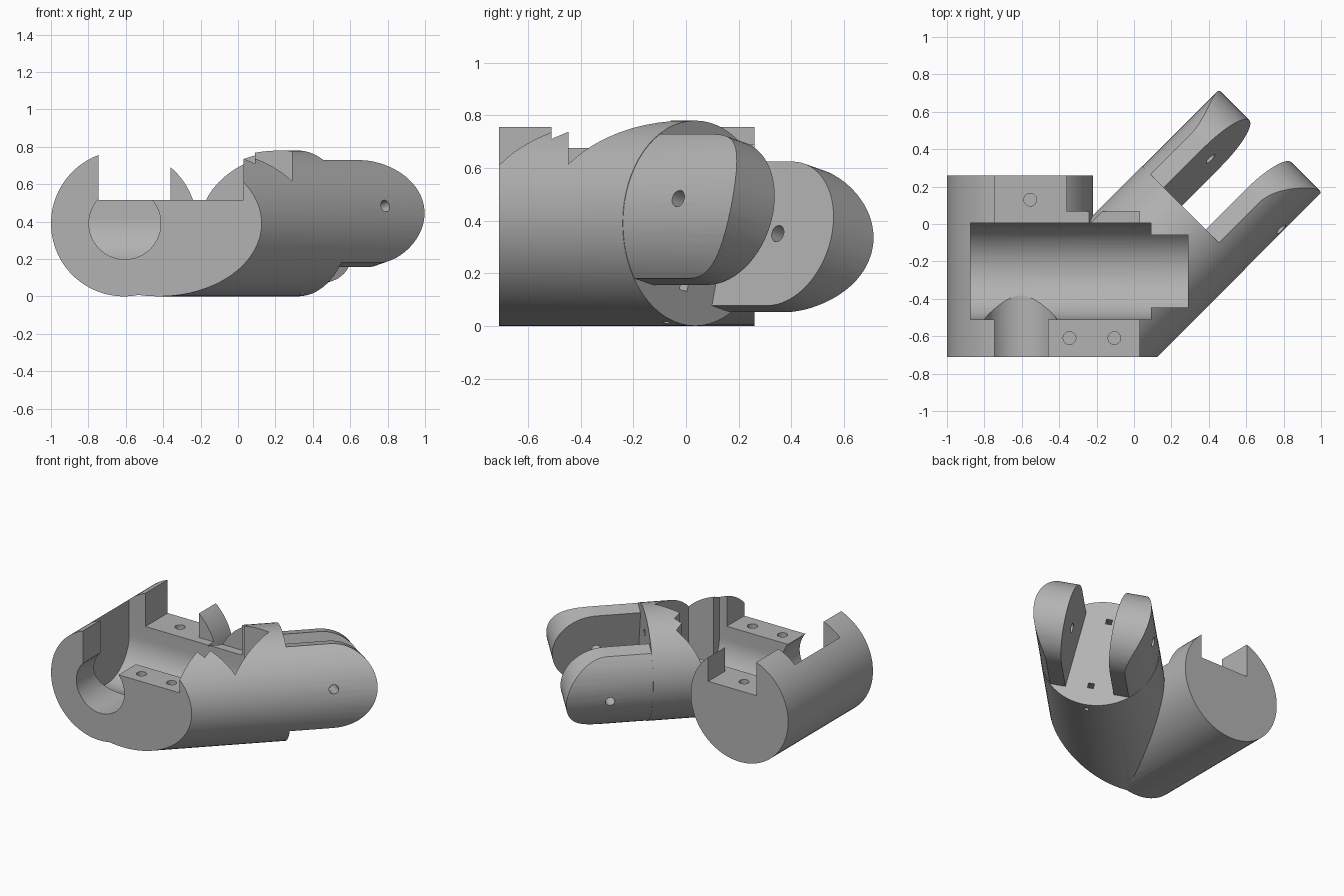
import bpy, bmesh, math
from mathutils import Matrix, Vector

cube = bpy.data.objects.get("Cube")
if cube:
    bpy.data.objects.remove(cube, do_unlink=True)

grey = bpy.data.materials.new("plain_grey")
grey.use_nodes = True
grey.diffuse_color = (0.45, 0.45, 0.45, 1)
grey.node_tree.nodes["Principled BSDF"].inputs["Base Color"].default_value = (0.45, 0.45, 0.45, 1)


def frame(origin, a, b, c):
    """Matrix whose local axes are a, b, c."""
    m = Matrix((a, b, c)).transposed().to_4x4()
    m.translation = Vector(origin)
    return m


def prism(name, pts, lo, hi, m=Matrix()):
    """Extrude a closed 2D profile from lo to hi along the frame's third axis."""
    bm = bmesh.new()
    bottom = [bm.verts.new(m @ Vector((p[0], p[1], lo))) for p in pts]
    top = [bm.verts.new(m @ Vector((p[0], p[1], hi))) for p in pts]
    bm.faces.new(bottom)
    bm.faces.new(top)
    n = len(pts)
    for i in range(n):
        j = (i + 1) % n
        bm.faces.new((bottom[i], bottom[j], top[j], top[i]))
    bmesh.ops.recalc_face_normals(bm, faces=bm.faces)
    mesh = bpy.data.meshes.new(name)
    bm.to_mesh(mesh)
    bm.free()
    mesh.materials.append(grey)
    obj = bpy.data.objects.new(name, mesh)
    bpy.context.collection.objects.link(obj)
    return obj


def circle(r, cx=0, cy=0, n=64):
    return [(cx + r * math.cos(math.tau * (i + 0.5) / n),
             cy + r * math.sin(math.tau * (i + 0.5) / n)) for i in range(n)]


def rect(x0, x1, y0, y1):
    return [(x0, y0), (x1, y0), (x1, y1), (x0, y1)]


def combine(target, other, op="DIFFERENCE"):
    mod = target.modifiers.new("combine", "BOOLEAN")
    mod.operation, mod.solver, mod.object = op, "EXACT", other
    bpy.context.view_layer.objects.active = target
    bpy.ops.object.modifier_apply(modifier=mod.name)
    bpy.data.objects.remove(other, do_unlink=True)


def smooth(obj):
    bpy.ops.object.select_all(action="DESELECT")
    obj.select_set(True)
    bpy.context.view_layer.objects.active = obj
    bpy.ops.object.shade_smooth_by_angle(angle=math.radians(25))


# Frames: barrel runs along y, cavity along x, elbow diagonally with a rolled fork
R, MID = 0.39, 0.39
X, Y, Z = Vector((1, 0, 0)), Vector((0, 1, 0)), Vector((0, 0, 1))
along_y = frame((0, 0, 0), X, Z, Y)
along_x = frame((0, 0, 0), Y, Z, X)
u = (X + Y).normalized()
v = (X - Y).normalized()
roll = math.radians(14)
side = v * math.cos(roll) + Z * math.sin(roll)
rise = Z * math.cos(roll) - v * math.sin(roll)
centre = (0.32, 0.035, MID)
elbow_frame = frame(centre, side, rise, u)

# Body: barrel and diagonal elbow, trimmed flat at the front
body = prism("body", circle(R, -0.61, MID), -0.9, 0.26, along_y)
combine(body, prism("elbow", circle(R), -1.2, 0, elbow_frame), "UNION")
combine(body, prism("front_trim", rect(-2, 2, -2, -0.71), -1, 2))

# Ledge cuts above the cavity
LEDGE = 0.515
combine(body, prism("ledge_cut", rect(-0.745, -0.36, -1, 1), LEDGE, 1))
combine(body, prism("ledge_cut", rect(-0.4, 0.03, -1, 0.067), LEDGE, 1))

# Round-bottomed cavity, narrower at the elbow end
CAVITY_R, CAVITY_Y, CAVITY_Z = 0.2575, -0.2525, 0.42


def trough(half):
    a = math.asin(half / CAVITY_R)
    arc = [-a + 2 * a * i / 32 for i in range(33)]
    pts = [(CAVITY_Y + CAVITY_R * math.sin(t), CAVITY_Z - CAVITY_R * math.cos(t)) for t in arc]
    return pts + [(CAVITY_Y + half, 1), (CAVITY_Y - half, 1)]


combine(body, prism("cavity", trough(CAVITY_R), -0.875, 0.09, along_x))
combine(body, prism("cavity_end", trough(0.193), 0.0, 0.29, along_x))

# Round opening in the front, screw holes in the ledges
combine(body, prism("front_opening", circle(0.192, -0.605, MID), -1, CAVITY_Y, along_y))
for x, y in ((-0.345, -0.61), (-0.105, -0.61), (-0.555, 0.13)):
    combine(body, prism("screw_hole", circle(0.034, x, y, 24), 0.32, 1))

# Small sockets in the elbow's end face and a hole beneath it
for s in (-1, 1):
    h = s * 0.245
    combine(body, prism("socket", rect(-0.02, 0.02, h - 0.018, h + 0.018), -0.12, 0.1, elbow_frame))
under = frame(centre, u, side, rise)
combine(body, prism("under_hole", circle(0.016, -0.06, 0, 16), -0.5, -0.24, under))
smooth(body)

# Fork arms: rounded tongues limited by the elbow's round section
HALF, END, INNER = 0.282, 0.295, 0.163
for name, s in (("left_arm", 1), ("right_arm", -1)):
    m = frame(centre, u, rise, side * s)
    tongue = [(-0.03, -HALF)]
    for i in range(33):
        t = -math.pi / 2 + math.pi * i / 32
        tongue.append((END + HALF * math.cos(t), HALF * math.sin(t)))
    tongue.append((-0.03, HALF))
    arm = prism(name, tongue, INNER, 0.5, m)
    combine(arm, prism("round_limit", circle(R - 0.002), -0.2, 0.8, elbow_frame), "INTERSECT")
    combine(arm, prism("pin_hole", circle(0.032, 0.285, 0, 24), 0, 0.6, m))
    smooth(arm)
